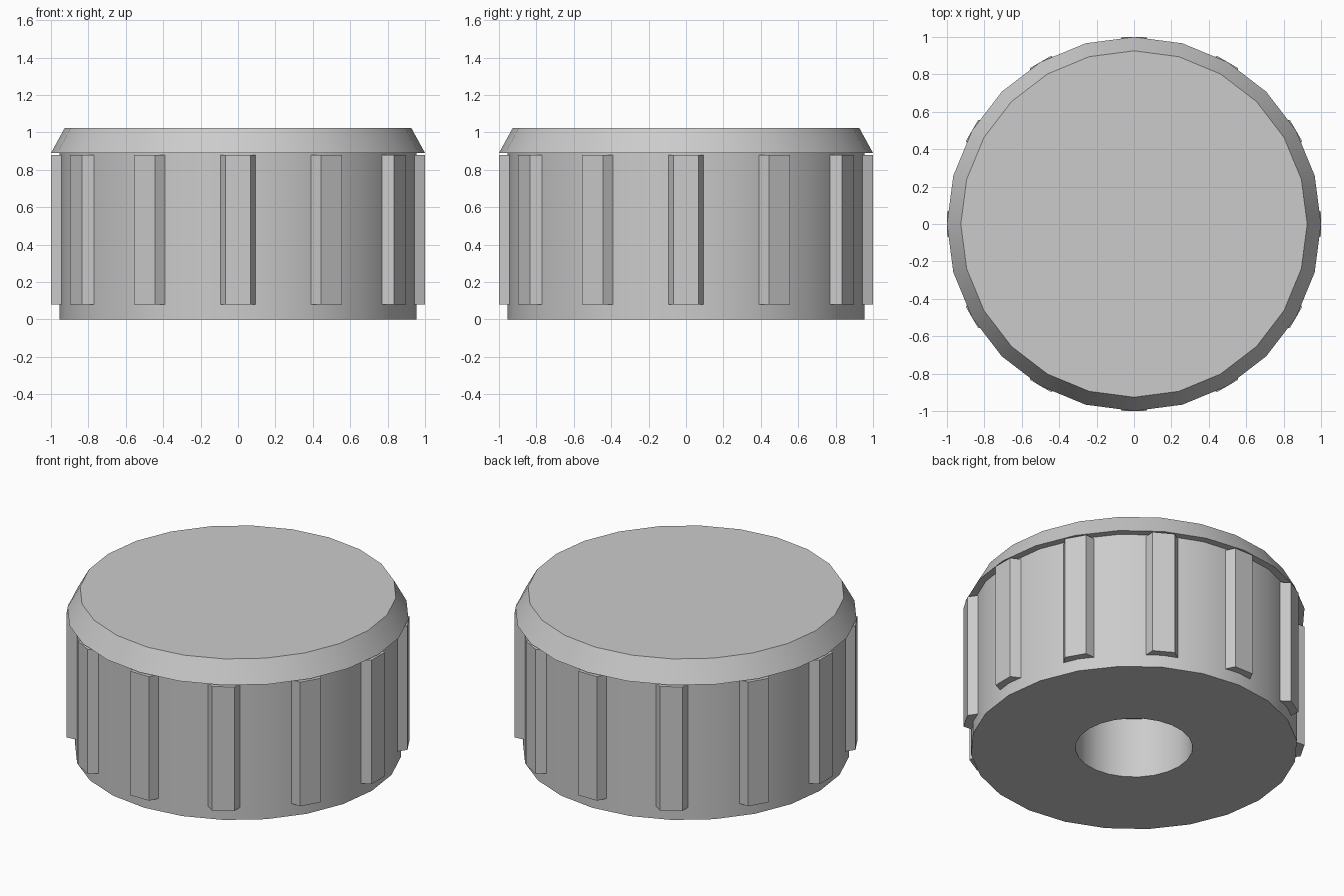
import bpy, bmesh
from math import sin, cos, pi, radians

cube = bpy.data.objects.get("Cube")
if cube:
    bpy.data.objects.remove(cube, do_unlink=True)

SIDES = 24
RIBS = 12

grey = bpy.data.materials.new("light_grey")
grey.use_nodes = True
colour = (0.6, 0.6, 0.6, 1)
grey.diffuse_color = colour
grey.node_tree.nodes["Principled BSDF"].inputs["Base Color"].default_value = colour


def finish(name, bm):
    """Turn a bmesh into a shaded, coloured object."""
    bmesh.ops.recalc_face_normals(bm, faces=bm.faces[:])
    mesh = bpy.data.meshes.new(name)
    bm.to_mesh(mesh)
    bm.free()
    mesh.materials.append(grey)
    obj = bpy.data.objects.new(name, mesh)
    bpy.context.collection.objects.link(obj)
    bpy.ops.object.select_all(action="DESELECT")
    obj.select_set(True)
    bpy.context.view_layer.objects.active = obj
    bpy.ops.object.shade_smooth_by_angle(angle=radians(30))
    return obj


def lathe(name, profile):
    """Revolve (radius, z) points about z and close both ends."""
    bm = bmesh.new()
    rings = [[bm.verts.new((r * cos(2 * pi * i / SIDES), r * sin(2 * pi * i / SIDES), z))
              for i in range(SIDES)] for r, z in profile]
    for a, b in zip(rings, rings[1:]):
        for i in range(SIDES):
            j = (i + 1) % SIDES
            bm.faces.new((a[i], a[j], b[j], b[i]))
    bm.faces.new(rings[0])
    bm.faces.new(rings[-1])
    return finish(name, bm)


def rib(name, angle):
    """Upright grip bar with a tapered cross-section."""
    section = [(0.93, -0.1), (1.0, -0.066), (1.0, 0.066), (0.93, 0.1)]
    bm = bmesh.new()
    low, high = [[bm.verts.new((r * cos(angle) - t * sin(angle),
                                r * sin(angle) + t * cos(angle), z))
                  for r, t in section] for z in (0.08, 0.88)]
    for i in range(len(section)):
        j = (i + 1) % len(section)
        bm.faces.new((low[i], low[j], high[j], high[i]))
    bm.faces.new(low)
    bm.faces.new(high)
    return finish(name, bm)


# Body with a blind shaft hole underneath, and the bevelled cap above it
lathe("knob_body", [(0.343, 0.39), (0.343, 0), (0.955, 0), (0.955, 0.89),
                    (1.0, 0.89), (0.926, 1.025)])

# Grip ribs around the side
for n in range(RIBS):
    rib(f"grip_rib_{n + 1}", 2 * pi * n / RIBS)
